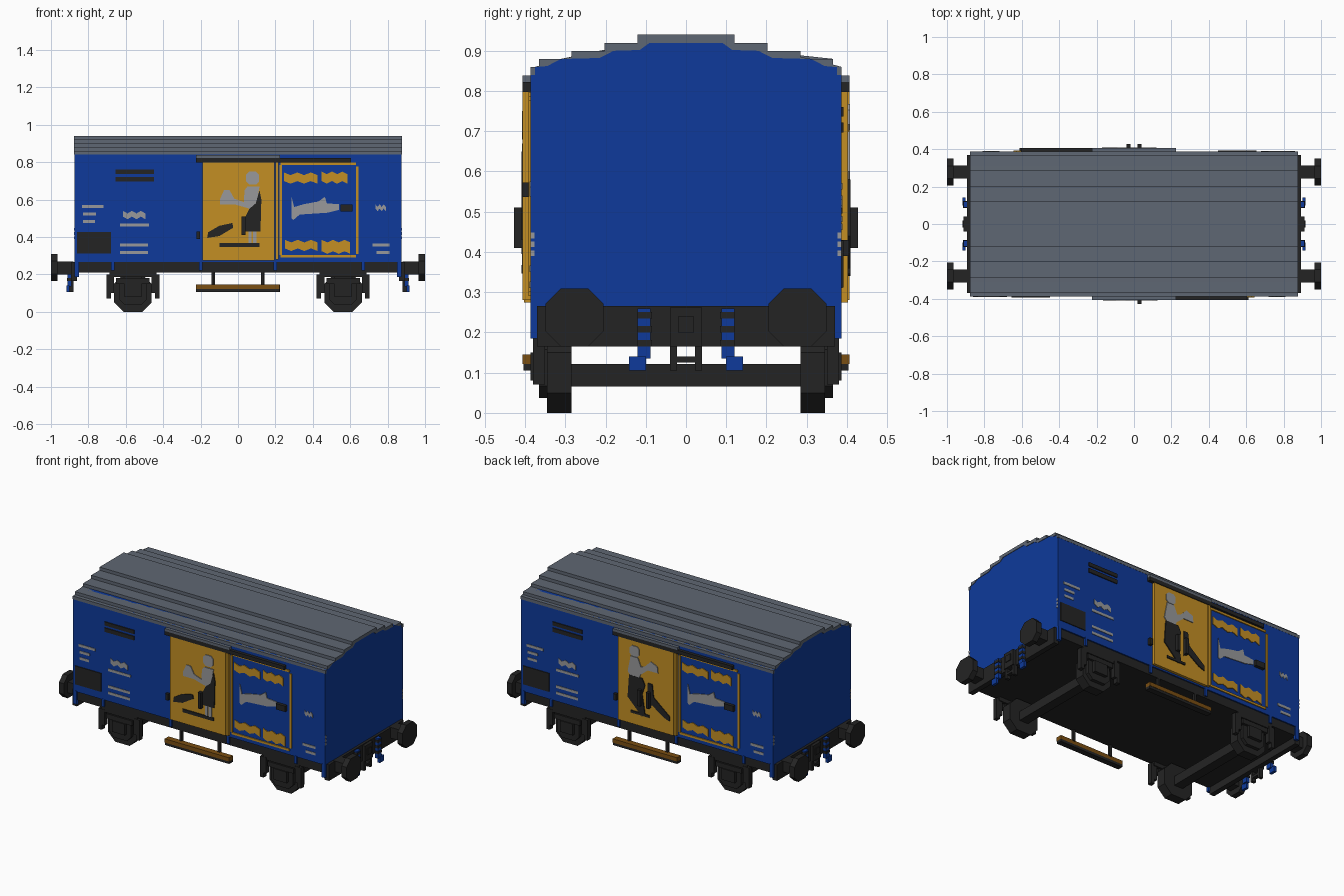
import bpy, bmesh, math
from mathutils import Matrix, Vector

cube = bpy.data.objects.get("Cube")
if cube:
    bpy.data.objects.remove(cube, do_unlink=True)


def material(name, rgb):
    m = bpy.data.materials.new(name)
    lin = [((c / 255 + 0.055) / 1.055) ** 2.4 if c > 10 else c / 255 / 12.92 for c in rgb]
    m.diffuse_color = (*lin, 1)
    m.use_nodes = True
    m.node_tree.nodes["Principled BSDF"].inputs["Base Color"].default_value = (*lin, 1)
    return m


BLUE = material("blue", (14, 58, 155))
ORANGE = material("bright orange", (196, 143, 36))
BLACK = material("black", (36, 36, 36))
ROOF = material("slate grey", (95, 103, 115))
LIGHT = material("light grey", (152, 153, 155))
BROWN = material("brown", (122, 78, 18))


def finish(name, bm, mat):
    bmesh.ops.recalc_face_normals(bm, faces=bm.faces[:])
    me = bpy.data.meshes.new(name)
    bm.to_mesh(me)
    bm.free()
    me.materials.append(mat)
    ob = bpy.data.objects.new(name, me)
    bpy.context.collection.objects.link(ob)
    return ob


def boxes(name, mat, items):
    """One object from boxes given as (x0, x1, y0, y1, z0, z1)."""
    bm = bmesh.new()
    for x0, x1, y0, y1, z0, z1 in items:
        mid = Vector(((x0 + x1) / 2, (y0 + y1) / 2, (z0 + z1) / 2))
        size = (abs(x1 - x0), abs(y1 - y0), abs(z1 - z0), 1)
        bmesh.ops.create_cube(bm, size=1, matrix=Matrix.Translation(mid) @ Matrix.Diagonal(size))
    return finish(name, bm, mat)


def prism(name, mat, polys, place, a, b):
    """Extrude 2D outlines from depth a to b; place maps (p, q, depth) to 3D."""
    bm = bmesh.new()
    for pts in polys:
        f = bm.faces.new([bm.verts.new(place(p, q, a)) for p, q in pts])
        new = bmesh.ops.extrude_face_region(bm, geom=[f])["geom"]
        shift = Vector(place(0, 0, b)) - Vector(place(0, 0, a))
        bmesh.ops.translate(bm, verts=[v for v in new if isinstance(v, bmesh.types.BMVert)], vec=shift)
    return finish(name, bm, mat)


def along_x(p, q, d):
    return (d, p, q)


def octagon(cx, cz, r, c):
    half = [(r, -c), (r, c), (c, r), (-c, r)]
    return [(cx + s * p, cz + s * q) for s in (1, -1) for p, q in half]


def rect(u0, u1, z0, z1):
    return [(u0, z0), (u1, z0), (u1, z1), (u0, z1)]


# Stepped roof shell and body with matching gable ends
steps = [(0.387, 0.86), (0.365, 0.88), (0.285, 0.90), (0.203, 0.92), (0.12, 0.94)]
outer = []
z = 0.84
for y, top in steps:
    outer += [(y, z), (y, top)]
    z = top
inner = [(0.375, 0.84), (0.375, 0.86), (0.345, 0.862), (0.31, 0.88), (0.215, 0.882),
         (0.18, 0.90), (0.115, 0.902), (0.09, 0.92)]


def mirrored(side):
    return side + [(-y, z) for y, z in reversed(side)]


prism("roof", ROOF, [outer + [(-y, z) for y, z in reversed(outer)] + mirrored(inner)[::-1]],
      along_x, -0.878, 0.878)
prism("body", BLUE, [mirrored([(0.386, 0.265), (0.386, 0.84)] + inner)], along_x, -0.875, 0.875)

# Underframe
boxes("floor_frame", BLACK, [(-0.872, 0.872, -0.378, 0.378, 0.21, 0.266)])
boxes("headstocks", BLACK, [(s * 0.86, s * 0.892, -0.37, 0.37, 0.165, 0.266) for s in (1, -1)])
boxes("corner_posts", BLUE, [(s * 0.85, s * 0.875, t * 0.368, t * 0.387, 0.185, 0.27)
                             for s in (1, -1) for t in (1, -1)])
boxes("frame_brackets", BLUE, [(x - 0.009, x + 0.009, t * 0.37, t * 0.387, 0.22, 0.27)
                               for x in (-0.67, -0.2, 0.2, 0.67) for t in (1, -1)])

# Ends: buffers, coupling, hoses, small markings
for s, end in ((1, "left"), (-1, "right")):
    prism(f"buffer_plates_{end}", BLACK, [octagon(t * 0.277, 0.237, 0.072, 0.034) for t in (1, -1)],
          along_x, s * 0.965, s)
    boxes(f"buffer_stems_{end}", BLACK, [(s * 0.88, s * 0.97, t * 0.277 - 0.035, t * 0.277 + 0.035, 0.2, 0.268)
                                         for t in (1, -1)])
    boxes(f"coupling_{end}", BLACK, [(s * 0.88, s * 0.912, -0.04, 0.04, 0.165, 0.262),
                                     (s * 0.88, s * 0.905, -0.04, -0.022, 0.105, 0.17),
                                     (s * 0.88, s * 0.905, 0.022, 0.04, 0.105, 0.17),
                                     (s * 0.88, s * 0.905, -0.03, 0.03, 0.125, 0.14),
                                     (s * 0.912, s * 0.917, -0.02, 0.02, 0.2, 0.24)])
    boxes(f"hoses_{end}", BLUE, [b for t in (1, -1) for b in (
        (s * 0.89, s * 0.912, t * 0.088, t * 0.12, 0.135, 0.26),
        (s * 0.9, s * 0.917, t * 0.1, t * 0.142, 0.105, 0.14))])
    boxes(f"hose_clamps_{end}", BLACK, [(s * 0.89, s * 0.915, t * 0.085, t * 0.122, z, z + 0.016)
                                        for t in (1, -1) for z in (0.165, 0.2, 0.235)])
    boxes(f"end_markings_{end}", LIGHT, [(s * 0.874, s * 0.878, t * 0.376, t * 0.386, z, z + 0.014)
                                         for t in (1, -1) for z in (0.39, 0.412, 0.434)])

# Wheelsets with axle boxes and springs
for s, end in ((1, "left"), (-1, "right")):
    c = s * 0.562
    boxes(f"axle_{end}", BLACK, [(c - 0.03, c + 0.03, -0.3, 0.3, 0.065, 0.122)])
    for t, side in ((-1, "front"), (1, "back")):
        def along_y(p, q, d, t=t):
            return (p, t * d, q)
        prism(f"wheel_{side}_{end}", BLACK, [octagon(c, 0.1, 0.1, 0.05)], along_y, 0.285, 0.345)
        prism(f"axle_box_{side}_{end}", BLACK, [octagon(c, 0.112, 0.075, 0.045)], along_y, 0.345, 0.366)
        boxes(f"suspension_{side}_{end}", BLACK, [
            (c - 0.045, c + 0.045, t * 0.36, t * 0.386, 0.08, 0.15),
            (c - 0.09, c + 0.09, t * 0.35, t * 0.38, 0.15, 0.18),
            (c - 0.125, c + 0.125, t * 0.345, t * 0.378, 0.185, 0.212)]
            + [(c + k * 0.118, c + k * 0.142, t * 0.35, t * 0.38, 0.07, 0.2) for k in (1, -1)]
            + [(c + k * 0.1, c + k * 0.12, t * 0.35, t * 0.38, 0.1, 0.2) for k in (1, -1)])

# Ragged painted bands, drawn as saw-topped strips
def ragged(u0, u1, z0, z1):
    n, d = 5, (u1 - u0) / 5
    top = [(u0 + d * i, z1 - (0.014 if i % 2 else 0)) for i in range(n + 1)]
    low = [(u0 + d * i, z0 + (0 if i % 2 else 0.014)) for i in range(n + 1)]
    return low + top[::-1]


# Scenes on the two doors: black shapes, then light shapes
scenes = {
    "front": (
        [[(0.115, 0.65), (0.125, 0.6), (0.12, 0.43), (0.02, 0.43), (0.025, 0.48), (0.06, 0.55), (0.095, 0.58)],
         rect(-0.1, 0.115, 0.347, 0.367),
         [(-0.165, 0.395), (-0.1, 0.405), (-0.025, 0.45), (-0.03, 0.475), (-0.1, 0.46), (-0.16, 0.425)]],
        [octagon(0.078, 0.715, 0.035, 0.018),
         [(0.035, 0.65), (0.05, 0.67), (0.115, 0.67), (0.1, 0.58), (0.06, 0.55), (0.03, 0.57)],
         [(-0.095, 0.575), (-0.02, 0.575), (0.05, 0.555), (0.05, 0.58), (-0.02, 0.605), (-0.045, 0.65),
          (-0.075, 0.65), (-0.095, 0.605)],
         rect(0.055, 0.072, 0.367, 0.43), rect(0.08, 0.1, 0.367, 0.43)],
        [0.03]),
    "back": (
        [[(-0.12, 0.44), (-0.02, 0.34), (0.0, 0.36), (-0.02, 0.48), (0.0, 0.54), (-0.02, 0.58), (-0.11, 0.58)],
         [(0.02, 0.56), (0.05, 0.56), (0.06, 0.48), (0.17, 0.39), (0.17, 0.36), (0.13, 0.375), (0.05, 0.43),
          (0.02, 0.4)],
         rect(-0.1, 0.03, 0.345, 0.36)],
        [octagon(-0.073, 0.735, 0.033, 0.018),
         [(-0.12, 0.6), (-0.1, 0.7), (-0.05, 0.7), (-0.02, 0.63), (-0.04, 0.575), (-0.1, 0.575)],
         [(-0.03, 0.6), (0.02, 0.64), (0.09, 0.64), (0.085, 0.68), (0.04, 0.7), (0.0, 0.66), (-0.05, 0.64)]],
        [-0.03, 0.03]),
}

grey_bars = [(-0.835, -0.72, 0.555, 0.571), (-0.83, -0.76, 0.514, 0.53), (-0.83, -0.765, 0.474, 0.49),
             (-0.63, -0.475, 0.455, 0.471), (-0.63, -0.48, 0.35, 0.366), (-0.63, -0.48, 0.31, 0.326),
             (0.72, 0.81, 0.35, 0.366), (0.74, 0.81, 0.31, 0.326)]
swoosh = [(0.285, 0.62), (0.3, 0.56), (0.35, 0.575), (0.43, 0.59), (0.465, 0.615), (0.475, 0.58),
          (0.54, 0.575), (0.54, 0.545), (0.48, 0.53), (0.33, 0.52), (0.295, 0.49), (0.285, 0.5)]

# Each long side, the back being the front turned half round
for s, side in ((1, "front"), (-1, "back")):
    def wall(u, z, d, s=s):
        return (s * u, -s * d, z)

    def plate(name, mat, polys, a, b):
        return prism(f"{name}_{side}", mat, polys, wall, a, b)

    # Door, its post and top rail
    plate("sliding_door", ORANGE, [rect(-0.19, 0.195, 0.275, 0.797)], 0.38, 0.403)
    plate("door_post", ORANGE, [rect(0.2, 0.216, 0.28, 0.797)], 0.38, 0.406)
    plate("door_rail", BLACK, [rect(-0.225, 0.605, 0.798, 0.822)], 0.38, 0.406)
    plate("door_canopy", ROOF, [rect(-0.225, 0.225, 0.822, 0.838)], 0.38, 0.406)
    plate("door_handle", BLACK, [rect(-0.222, -0.203, 0.39, 0.43)], 0.38, 0.405)
    dark, pale, knobs = scenes[side]
    plate("figure_dark", BLACK, dark, 0.402, 0.409)
    plate("figure_light", LIGHT, pale, 0.402, 0.408)
    plate("figure_relief", BLACK, [rect(u - 0.01, u + 0.01, 0.41, 0.51) for u in knobs], 0.402, 0.428)

    # Framed panel with bands and catch
    plate("panel_frame", ORANGE, [rect(0.228, 0.63, 0.785, 0.798), rect(0.228, 0.63, 0.29, 0.303),
                                  rect(0.222, 0.234, 0.303, 0.785), rect(0.632, 0.645, 0.31, 0.778)], 0.384, 0.392)
    plate("panel_bands", ORANGE, [ragged(0.245, 0.425, 0.685, 0.745), ragged(0.447, 0.585, 0.685, 0.75),
                                  ragged(0.25, 0.425, 0.325, 0.385), ragged(0.447, 0.6, 0.31, 0.385)], 0.384, 0.391)
    plate("panel_swoosh", LIGHT, [swoosh], 0.384, 0.391)
    plate("panel_catch", BLACK, [rect(0.547, 0.612, 0.537, 0.573)], 0.38, 0.406)

    # Vents, data plate and markings
    plate("vents", BLACK, [rect(-0.655, -0.45, 0.737, 0.76), rect(-0.655, -0.45, 0.697, 0.722)], 0.384, 0.392)
    plate("data_plate", BLACK, [rect(-0.86, -0.68, 0.312, 0.428)], 0.384, 0.391)
    plate("markings", LIGHT, [rect(*b) for b in grey_bars]
          + [ragged(-0.615, -0.495, 0.495, 0.54), ragged(0.735, 0.79, 0.538, 0.575)], 0.384, 0.389)

    # Step board on two hangers
    plate("step_board", BROWN, [rect(-0.225, 0.222, 0.121, 0.145)], 0.368, 0.406)
    plate("step_bearer", BLACK, [rect(-0.225, 0.222, 0.105, 0.121)], 0.368, 0.404)
    plate("step_hangers", BLACK, [rect(u - 0.008, u + 0.008, 0.14, 0.215) for u in (-0.135, 0.13)], 0.362, 0.378)
